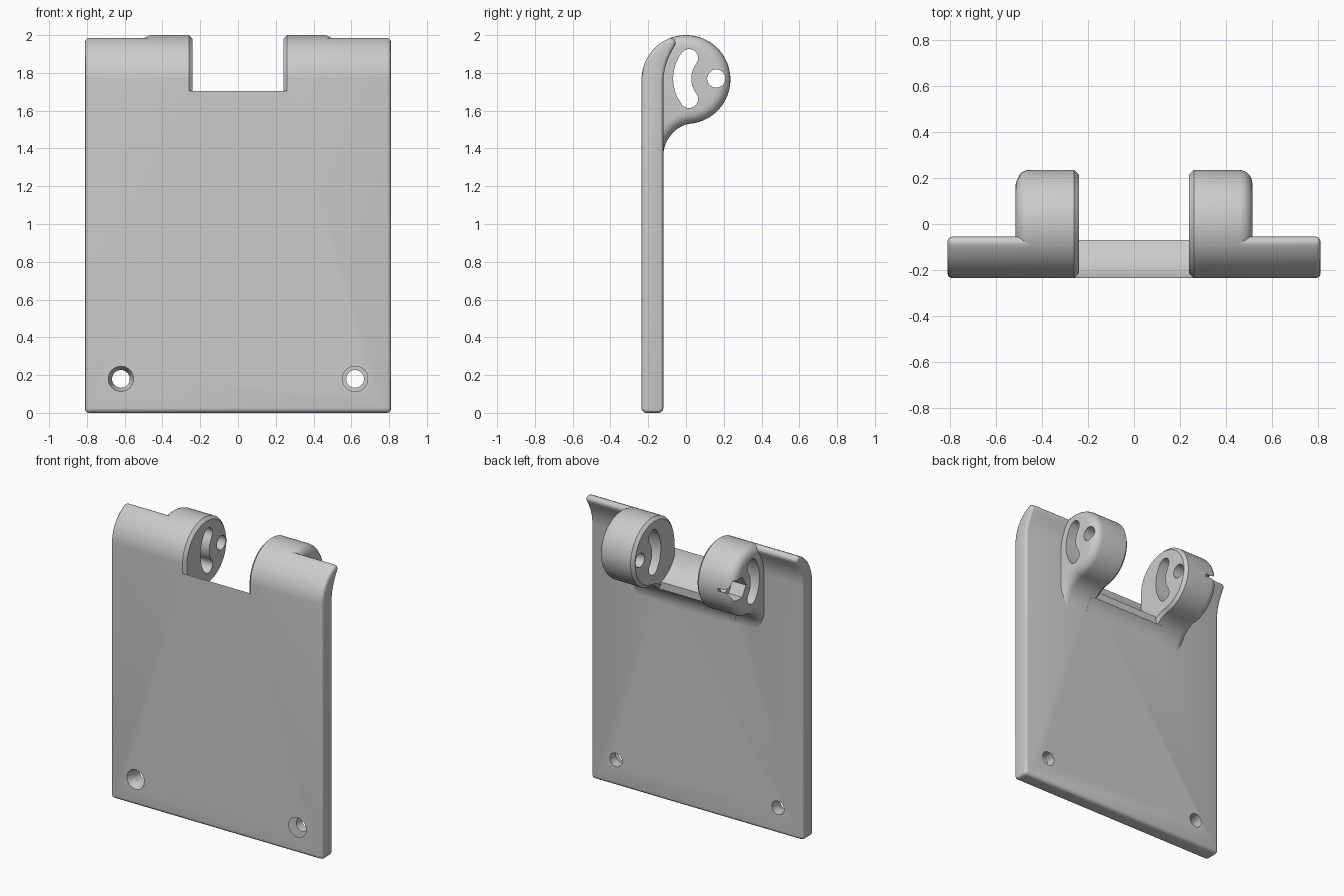
import bpy, bmesh
from math import sin, cos, pi, radians, degrees, atan2, acos
from mathutils import Matrix

cube = bpy.data.objects.get("Cube")
if cube:
    bpy.data.objects.remove(cube)

# Single grey material
grey = bpy.data.materials.new("plain_grey")
grey.use_nodes = True
colour = (0.6, 0.6, 0.6, 1)
grey.diffuse_color = colour
grey.node_tree.nodes["Principled BSDF"].inputs["Base Color"].default_value = colour

AXIS_Z = 1.765      # hinge axis height
R = 0.235           # knuckle radius and plate front distance
BACK = -0.12        # back face of the plate
PIN = (0.16, 1.77)  # pin hole centre


def arc(cy, cz, r, a0, a1, n):
    """Points on an arc in the yz plane, angles in degrees."""
    steps = [radians(a0 + (a1 - a0) * i / n) for i in range(n + 1)]
    return [(cy + r * cos(a), cz + r * sin(a)) for a in steps]


def finish(name, bm):
    mesh = bpy.data.meshes.new(name)
    bm.to_mesh(mesh)
    bm.free()
    mesh.materials.append(grey)
    ob = bpy.data.objects.new(name, mesh)
    bpy.context.collection.objects.link(ob)
    return ob


def extrude(name, profile, x0, x1, bevels=()):
    """Extrude a yz profile along x; bevels lists (x, width, segments) of end caps."""
    bm = bmesh.new()
    face = bm.faces.new([bm.verts.new((x0, y, z)) for y, z in profile])
    new = bmesh.ops.extrude_face_region(bm, geom=[face])["geom"]
    bmesh.ops.translate(bm, vec=(x1 - x0, 0, 0),
                        verts=[v for v in new if isinstance(v, bmesh.types.BMVert)])
    bm.normal_update()
    bmesh.ops.recalc_face_normals(bm, faces=bm.faces)
    for x, width, segments in bevels:
        edges = [e for e in bm.edges if all(abs(v.co.x - x) < 1e-4 for v in e.verts)]
        bmesh.ops.bevel(bm, geom=edges, offset=width, segments=segments,
                        profile=0.5, affect='EDGES', clamp_overlap=False)
    return finish(name, bm)


def cone_cutter(name, x, z, y_front, y_back, r_front, r_back):
    """Round cutter running front to back."""
    bm = bmesh.new()
    place = Matrix.Translation((x, (y_front + y_back) / 2, z)) @ Matrix.Rotation(pi / 2, 4, 'X')
    bmesh.ops.create_cone(bm, cap_ends=True, segments=32, radius1=r_back, radius2=r_front,
                          depth=y_back - y_front, matrix=place)
    return finish(name, bm)


def cut(ob, cutters):
    """Subtract the cutters and apply the result."""
    bpy.context.view_layer.objects.active = ob
    for cutter in cutters:
        mod = ob.modifiers.new("cut", 'BOOLEAN')
        mod.operation = 'DIFFERENCE'
        mod.solver = 'EXACT'
        mod.object = cutter
        bpy.ops.object.modifier_apply(modifier=mod.name)


# Plate with rounded ends and a curled top edge
ROUND = 0.026
tip_y = -0.081
tip_angle = degrees(acos(tip_y / (R - ROUND)))
tip_z = AXIS_Z + (R - ROUND) * sin(radians(tip_angle))
plate_profile = arc(BACK - ROUND, ROUND, ROUND, 0, -90, 6)
plate_profile += arc(-R + ROUND, ROUND, ROUND, 270, 180, 6)
plate_profile += arc(0, AXIS_Z, R, 180, tip_angle, 16)
plate_profile += arc(tip_y, tip_z, ROUND, tip_angle, -30, 8)[1:]
plate_profile += [(-0.076, 1.915), (-0.097, 1.87), (-0.112, 1.825), (BACK, 1.77)]
plate = extrude("plate", plate_profile, -0.81, 0.81,
                [(-0.81, 0.02, 3), (0.81, 0.02, 3)])

# Fillet tangent to the plate back and the knuckle circle
FIL_Z = 1.36
drop = AXIS_Z - FIL_Z
fr = (drop ** 2 + BACK ** 2 - R ** 2) / (2 * (R - BACK))
fy = BACK + fr
touch = degrees(atan2(-drop, fy))

# Rib behind the plate between the knuckles
lip = -0.07
rib_arc = [p for p in arc(fy, FIL_Z, fr, 180, 90, 24) if p[0] < lip]
rib = extrude("rib", rib_arc + [(lip, 1.482), (lip, 1.6), (-0.2, 1.6), (-0.2, FIL_Z)], -0.3, 0.3)

# Round clearance for the mating knuckle, and countersunk screw holes
clearance = extrude("clearance_cutter", arc(0, AXIS_Z, 0.243, 0, 357, 119), -0.26, 0.26)
screws = []
for x in (-0.62, 0.62):
    screws.append(cone_cutter("screw_cutter", x, 0.18, -0.4, 0.1, 0.047, 0.047))
    screws.append(cone_cutter("sink_cutter", x, 0.18, -0.245, -0.185, 0.071, 0.047))
cut(plate, [clearance] + screws)
cut(rib, [clearance])

# Pin hole, curved slot and nut pocket cutters
py, pz = PIN
SLOT, HALF, SWEEP = 0.18, 0.048, 37
low, high = 180 + SWEEP, 180 - SWEEP
low_end, high_end = arc(py, pz, SLOT, low, high, 1)
slot_profile = arc(py, pz, SLOT + HALF, high, low, 16)
slot_profile += arc(*low_end, HALF, low, low + 180, 10)[1:-1]
slot_profile += arc(py, pz, SLOT - HALF, low, high, 16)
slot_profile += arc(*high_end, HALF, high + 180, high + 360, 10)[1:-1]
slot = extrude("slot_cutter", slot_profile, -1, 1)
pin = extrude("pin_cutter", arc(py, pz, 0.048, 0, 350, 35), -1, 1)
nut = extrude("nut_cutter", arc(py, pz, 0.08, 0, 300, 5), -0.7, -0.41)

# Knuckles, rounded outside and chamfered inside
knuckle_profile = arc(0, AXIS_Z, R, 180, touch, 60)
knuckle_profile += arc(fy, FIL_Z, fr + 0.001, touch + 180, 180, 18)[1:]
knuckle_profile += [(BACK - 0.002, 1.28), (-R + 0.001, 1.28)]
knuckles = []
for name, s, cutters in (("left_knuckle", 1, [slot, pin]),
                         ("right_knuckle", -1, [slot, pin, nut])):
    k = extrude(name, knuckle_profile, s * 0.24, s * 0.515,
                [(s * 0.24, 0.02, 1), (s * 0.515, 0.06, 6)])
    cut(k, cutters)
    knuckles.append(k)

# Remove helpers and smooth the curved faces
for helper in [clearance, slot, pin, nut] + screws:
    bpy.data.objects.remove(helper)
bpy.ops.object.select_all(action='DESELECT')
for ob in [plate, rib] + knuckles:
    ob.select_set(True)
bpy.context.view_layer.objects.active = plate
bpy.ops.object.shade_smooth_by_angle(angle=radians(30))
